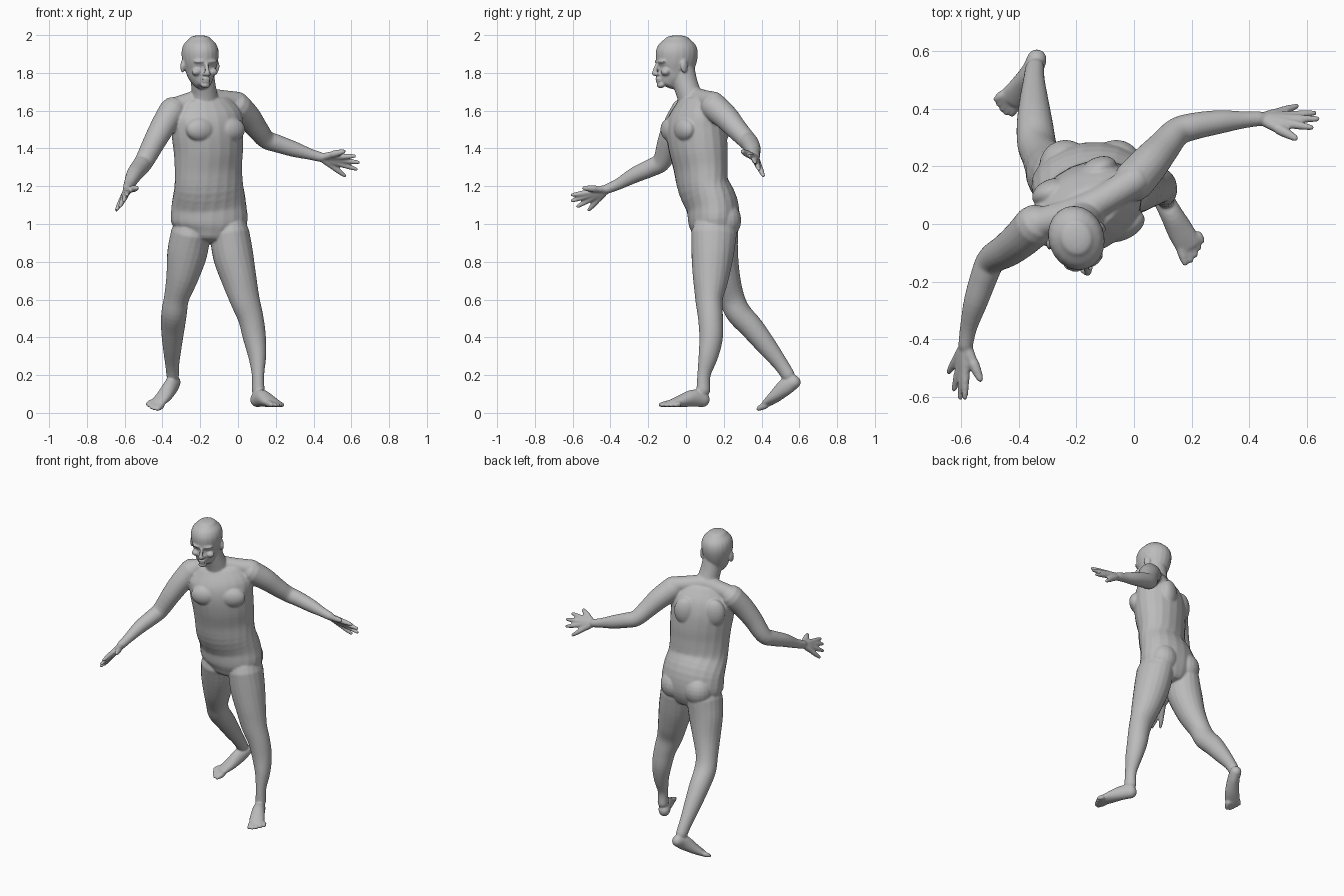
import bpy, bmesh, math
from mathutils import Vector, Matrix

if "Cube" in bpy.data.objects:
    bpy.data.objects.remove(bpy.data.objects["Cube"], do_unlink=True)

bm = bmesh.new()
SIDES = 20


def full_row(row):
    """Row is x, y, z, half width, half depth, yaw; the last two are optional."""
    r = list(row)
    if len(r) == 4:
        r.append(r[3])
    return r


def spline(rows, steps=4):
    """Smoothly interpolate rows of numbers."""
    pts = [rows[0]] + rows + [rows[-1]]
    out = []
    for p0, p1, p2, p3 in zip(pts, pts[1:], pts[2:], pts[3:]):
        for s in range(steps):
            t = s / steps
            out.append([b + 0.5 * t * (c - a + t * (2*a - 5*b + 4*c - d + t * (3*(b - c) + d - a)))
                        for a, b, c, d in zip(p0, p1, p2, p3)])
    out.append(rows[-1])
    return out


def tube(rows, cap=1.0):
    """Round-ended elliptical tube through the rows."""
    rows = spline([full_row(r) for r in rows])
    pos = [Vector(r[:3]) for r in rows]
    rings = []

    def ring(c, u, v, a, b):
        rings.append([bm.verts.new(c + u * a * math.cos(k) + v * b * math.sin(k))
                      for k in (2 * math.pi * i / SIDES for i in range(SIDES))])

    last = len(rows) - 1
    for i, r in enumerate(rows):
        t = (pos[min(i + 1, last)] - pos[max(i - 1, 0)]).normalized()
        side = Vector((0, 0, 1))
        if len(r) > 5:
            side = Vector((math.cos(math.radians(r[5])), math.sin(math.radians(r[5])), 0))
        u = (side - t * side.dot(t)).normalized()
        v = t.cross(u)
        angles = [0]
        if i == 0:
            angles = [-80, -55, -28, 0]
        elif i == last:
            angles = [0, 28, 55, 80]
        for deg in angles:
            k = math.radians(deg)
            ring(pos[i] + t * math.sin(k) * cap * min(r[3], r[4]), u, v,
                 r[3] * math.cos(k), r[4] * math.cos(k))
    for p, q in zip(rings, rings[1:]):
        for k in range(SIDES):
            n = (k + 1) % SIDES
            bm.faces.new((p[k], p[n], q[n], q[k]))
    bm.faces.new(rings[0][::-1])
    bm.faces.new(rings[-1])


def blob(center, radii, yaw=0):
    """Ellipsoid turned about the vertical."""
    m = Matrix.Translation(center) @ Matrix.Rotation(math.radians(yaw), 4, 'Z') \
        @ Matrix.Diagonal((*radii, 1))
    bmesh.ops.create_uvsphere(bm, u_segments=20, v_segments=12, radius=1, matrix=m)


def local(origin, yaw, side, fwd, z):
    """Point given by left and forward offsets in a turned frame."""
    k = math.radians(yaw)
    return (origin[0] + side * math.cos(k) + fwd * math.sin(k),
            origin[1] + side * math.sin(k) - fwd * math.cos(k), z)


def digits(bases, tips, radius):
    """Fingers or toes, each running from its base to its tip."""
    for i, (b, t) in enumerate(zip(bases, tips)):
        b, t = Vector(b), Vector(t)
        r = radius * (1.2 if i == 0 else 1)
        end = t - (t - b).normalized() * r * 0.8
        tube([(*b, r * 1.3), (*b.lerp(end, 0.5), r * 1.15), (*end, r * 0.8)])


# Torso
tube([(-.155, .145, .93, .13, .11, 5), (-.152, .148, 1.0, .2, .135, 5),
      (-.155, .138, 1.1, .2, .137, 9), (-.155, .092, 1.2, .188, .13, 19),
      (-.157, .077, 1.3, .186, .134, 24), (-.157, .065, 1.4, .192, .148, 25),
      (-.163, .053, 1.5, .198, .15, 25), (-.165, .05, 1.58, .195, .13, 25),
      (-.17, .045, 1.65, .14, .085, 25)], cap=.3)
for s in (-1, 1):
    # Chest muscles, shoulder blades and buttocks
    blob(local((-.163, .053), 25, s * .085, .105, 1.5), (.085, .05, .065), 25)
    blob(local((-.163, .053), 25, s * .09, -.105, 1.52), (.07, .045, .09), 25)
    blob((-.15 + s * .088, .2, 1.02), (.092, .093, .1))

# Shoulder line and neck
tube([(-.335, 0, 1.615, .055), (-.255, .025, 1.645, .052), (-.175, .05, 1.665, .055),
      (-.09, .095, 1.658, .052), (0, .15, 1.645, .055)])
tube([(-.178, .04, 1.62, .085, .075, 22), (-.178, .015, 1.69, .068, .066, 20),
      (-.185, -.005, 1.75, .064, .066, 18), (-.19, -.02, 1.82, .062, .066, 18)], cap=.4)

# Head
HEAD, TURN = (-.2, -.05), 18


def head_point(side, fwd, z):
    return local(HEAD, TURN, side, fwd, z)


profile = [(1.74, .052, .042, .05), (1.77, .036, .061, .074), (1.81, .014, .077, .096),
           (1.86, .003, .092, .109), (1.91, -.002, .097, .113),
           (1.95, -.003, .086, .099), (1.98, -.003, .058, .066)]
tube([(*head_point(0, f, z), a, b, TURN) for z, f, a, b in profile], cap=.33)
# Nose, lips and chin
tube([(*head_point(0, .106, 1.85), .01, .01, TURN), (*head_point(0, .118, 1.82), .011, .011, TURN),
      (*head_point(0, .124, 1.797), .015, .014, TURN)])
blob(head_point(0, .106, 1.768), (.026, .011, .007), TURN)
blob(head_point(0, .103, 1.754), (.023, .011, .007), TURN)
blob(head_point(0, .088, 1.735), (.026, .022, .016), TURN)
for s in (-1, 1):
    # Brows, cheeks, nostrils and ears
    blob(head_point(s * .036, .096, 1.86), (.032, .014, .009), TURN - s * -20)
    blob(head_point(s * .046, .076, 1.805), (.026, .025, .02), TURN)
    blob(head_point(s * .014, .112, 1.793), (.01, .012, .009), TURN)
    blob(head_point(s * .094, -.012, 1.835), (.012, .022, .036), TURN + s * 20)

# Left arm, trailing to the side
tube([(0, .15, 1.62, .073), (.055, .212, 1.565, .067), (.105, .27, 1.5, .057),
      (.15, .32, 1.447, .05), (.21, .34, 1.425, .047), (.3, .355, 1.395, .041),
      (.38, .362, 1.37, .03), (.435, .366, 1.355, .026)])
# Right arm, reaching forward
tube([(-.345, -.005, 1.6, .073), (-.39, -.05, 1.53, .067), (-.44, -.09, 1.44, .06),
      (-.495, -.125, 1.335, .051), (-.52, -.18, 1.3, .048), (-.55, -.27, 1.26, .042),
      (-.575, -.36, 1.21, .03), (-.585, -.42, 1.185, .026)])


def hand(wrist, tips):
    """Palm rays and fingers fan out from the wrist; the thumb is first."""
    wrist = Vector(wrist)
    tips = [Vector(t) for t in tips]
    knuckles = [wrist.lerp(t, .5) for t in tips]
    for k in knuckles:
        tube([(*wrist, .02), (*wrist.lerp(k, .5), .019), (*k, .016)])
    digits(knuckles, tips, .0125)


hand((.44, .366, 1.352), [(.57, .293, 1.387), (.627, .333, 1.36), (.647, .365, 1.325),
                          (.635, .387, 1.287), (.572, .412, 1.25)])
hand((-.585, -.42, 1.183), [(-.53, -.55, 1.19), (-.588, -.612, 1.152), (-.605, -.612, 1.12),
                            (-.627, -.582, 1.088), (-.647, -.52, 1.068)])

# Left leg, planted in front
tube([(-.045, .148, .95, .105, .122, 10), (-.025, .14, .83, .107, .112, 12),
      (.008, .13, .7, .092, .093, 15), (.036, .122, .6, .08, .072, 18),
      (.068, .13, .5, .068, .066, 20), (.087, .133, .4, .061, .063, 20),
      (.102, .118, .3, .047, .053, 22), (.106, .095, .2, .032, .036, 24),
      (.107, .092, .12, .033, .038, 25)])
# Right leg, pushing off behind
tube([(-.25, .155, .95, .105, .122, 0), (-.27, .172, .84, .106, .105, -5),
      (-.295, .2, .72, .086, .088, -10), (-.325, .24, .61, .067, .07, -14),
      (-.338, .278, .53, .068, .067, -16), (-.345, .35, .45, .063, .063, -20),
      (-.348, .43, .35, .05, .053, -25), (-.348, .5, .26, .037, .041, -30),
      (-.345, .54, .2, .033, .037, -31)])


def foot(rows, big, little, big_base, little_base):
    """Foot from heel to ball with a slanting row of toes."""
    tube(rows)
    bases = [Vector(big_base).lerp(Vector(little_base), i / 4) for i in range(5)]
    tips = [Vector(big).lerp(Vector(little), i / 4) for i in range(5)]
    forward = (tips[2] - bases[2]).normalized()
    tips = [t + forward * f for t, f in zip(tips, (0, .012, .012, .007, 0))]
    digits(bases, tips, .0125)


foot([(.1, .09, .07, .036, .04, 25), (.127, .04, .078, .039, .046, 25),
      (.162, -.025, .063, .046, .033, 25), (.19, -.075, .05, .046, .02, 25)],
     (.18, -.146, .042), (.244, -.066, .04), (.165, -.085, .049), (.222, -.04, .045))
foot([(-.338, .572, .163, .035, .037, -31), (-.355, .53, .14, .037, .046, -31),
      (-.39, .475, .09, .044, .034, -31), (-.425, .435, .055, .046, .021, -31)],
     (-.428, .374, .016), (-.488, .428, .044), (-.408, .418, .04), (-.458, .449, .056))

# Fuse all parts into one smooth skin
bmesh.ops.recalc_face_normals(bm, faces=bm.faces[:])
mesh = bpy.data.meshes.new("body")
bm.to_mesh(mesh)
bm.free()
body = bpy.data.objects.new("body", mesh)
bpy.context.collection.objects.link(body)
remesh = body.modifiers.new("fuse", 'REMESH')
remesh.mode = 'VOXEL'
remesh.voxel_size = .0055
remesh.use_smooth_shade = True
relax = body.modifiers.new("relax", 'SMOOTH')
relax.factor = .5
relax.iterations = 8

bpy.context.view_layer.update()
skin = bpy.data.meshes.new_from_object(body.evaluated_get(bpy.context.evaluated_depsgraph_get()))
body.modifiers.clear()
body.data = skin
for p in skin.polygons:
    p.use_smooth = True
    p.material_index = 0

# Plain grey skin
grey = bpy.data.materials.new("plain grey")
grey.use_nodes = True
color = (.5, .5, .5, 1)
grey.diffuse_color = color
grey.node_tree.nodes["Principled BSDF"].inputs["Base Color"].default_value = color
skin.materials.clear()
skin.materials.append(grey)
